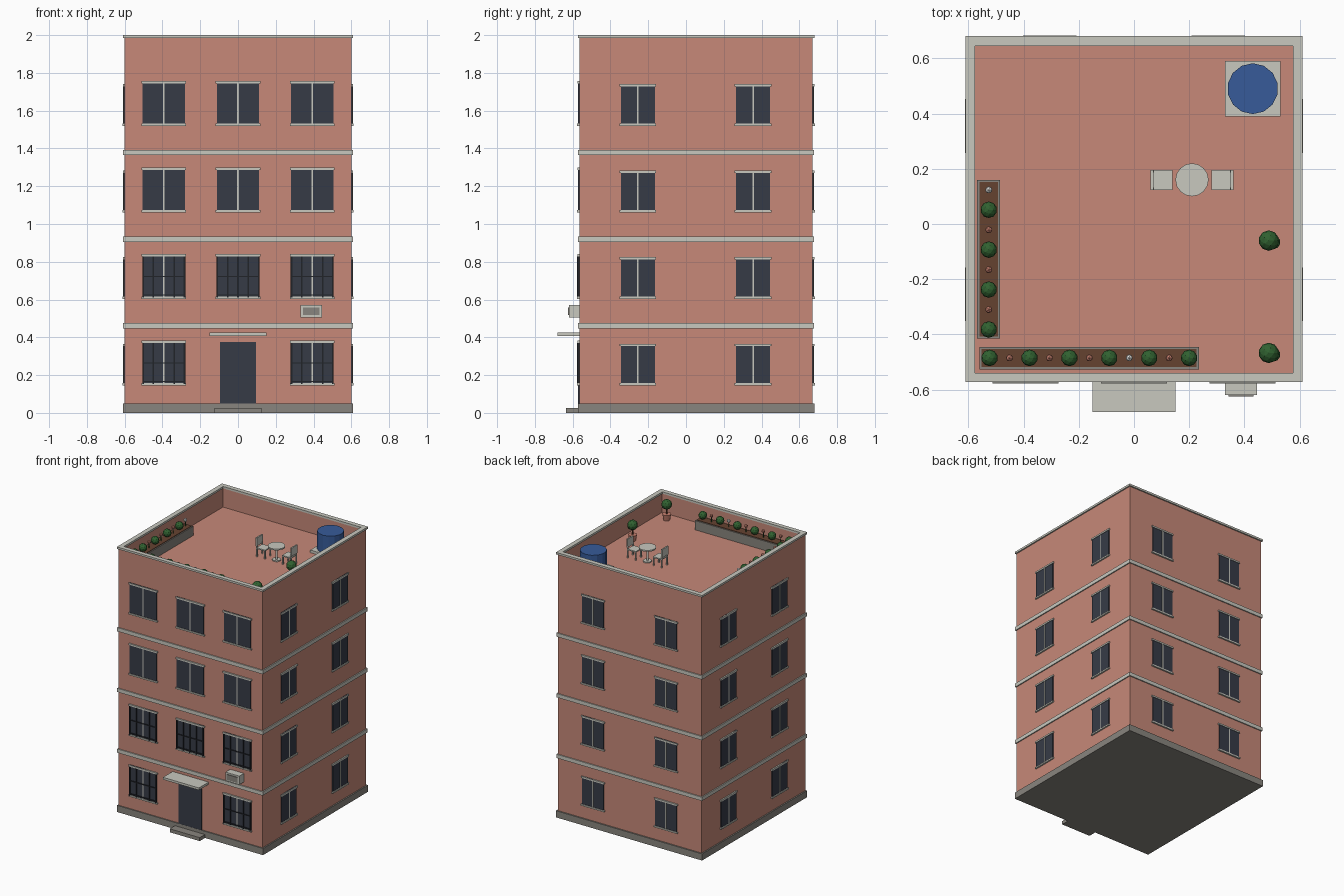
import bpy, bmesh, math
from mathutils import Matrix, Vector

cube = bpy.data.objects.get("Cube")
if cube:
    bpy.data.objects.remove(cube, do_unlink=True)


def material(name, r, g, b):
    m = bpy.data.materials.new(name)
    m.use_nodes = True
    m.diffuse_color = (r, g, b, 1)
    m.node_tree.nodes["Principled BSDF"].inputs["Base Color"].default_value = (r, g, b, 1)
    return m


BRICK = material("salmon_plaster", 0.57, 0.25, 0.19)
STONE = material("pale_stone", 0.58, 0.58, 0.52)
GREY = material("dark_stone", 0.25, 0.235, 0.21)
GLASS = material("dark_glass", 0.037, 0.044, 0.062)
IRON = material("black_iron", 0.015, 0.017, 0.022)
BLUE = material("tank_blue", 0.038, 0.105, 0.32)
GREEN = material("leaf_green", 0.03, 0.12, 0.03)
SOIL = material("brown_soil", 0.13, 0.055, 0.03)
PINK = material("pink_clay", 0.58, 0.22, 0.16)
WHITE = material("white_petal", 0.75, 0.75, 0.73)

parts = {}


def part(name, mat):
    """Mesh under construction for one named part."""
    if name not in parts:
        parts[name] = (bmesh.new(), mat)
    return parts[name][0]


def box(name, mat, x, y, z, frame=Matrix()):
    size = (x[1] - x[0], y[1] - y[0], z[1] - z[0])
    mid = Vector((sum(x) / 2, sum(y) / 2, sum(z) / 2))
    m = frame @ Matrix.Translation(mid) @ Matrix.Diagonal((*size, 1))
    return bmesh.ops.create_cube(part(name, mat), size=1, matrix=m)["verts"]


def cone(name, mat, x, y, z, r0, r1, sides=12):
    m = Matrix.Translation((x, y, sum(z) / 2))
    bmesh.ops.create_cone(part(name, mat), cap_ends=True, segments=sides, radius1=r0,
                          radius2=r1, depth=z[1] - z[0], matrix=m)


def ball(name, mat, x, y, z, r, detail=2):
    bmesh.ops.create_icosphere(part(name, mat), subdivisions=detail, radius=r,
                               matrix=Matrix.Translation((x, y, z)))


FRONT, BACK, SIDE, ROOF, STOREY = -0.565, 0.67, 0.60, 1.84, 0.458

# Walls with a sunken roof terrace
box("walls", BRICK, (-SIDE, SIDE), (FRONT, BACK), (0.01, 1.985))
bm = part("walls", BRICK)
bm.normal_update()
top = max(bm.faces, key=lambda f: f.calc_center_median().z)
bmesh.ops.inset_region(bm, faces=[top], thickness=0.025)
floor = bmesh.ops.extrude_face_region(bm, geom=[top])["geom"]
bmesh.ops.translate(bm, vec=(0, 0, ROOF - 1.985),
                    verts=[v for v in floor if isinstance(v, bmesh.types.BMVert)])
if top.is_valid:
    bmesh.ops.delete(bm, geom=[top], context="FACES_ONLY")

# Plinth, storey bands and coping
box("plinth", GREY, (-0.61, 0.61), (-0.573, 0.68), (0, 0.05))
for i in (1, 2, 3):
    z = 0.004 + STOREY * i
    box("storey_bands", STONE, (-0.608, 0.608), (-0.573, 0.678), (z - 0.014, z + 0.014))
for s in (-1, 1):
    box("coping", STONE, sorted((s * 0.575, s * 0.61)), (-0.573, 0.68), (1.985, 2))
for y in ((-0.573, -0.54), (0.645, 0.68)):
    box("coping", STONE, (-0.575, 0.575), y, (1.985, 2))


def window(side, frame, u, z, half, height, barred=False):
    """Window in a wall frame whose outside is local -y."""
    def add(kind, mat, x, out, zz):
        box(side + kind, mat, (u + x[0], u + x[1]), (-out, 0.005), (z + zz[0], z + zz[1]), frame)
    w = half + 0.007
    add("_window_glass", GLASS, (-half, half), 0.006, (0, height))
    add("_window_mullions", STONE, (-0.004, 0.004), 0.008, (0, height))
    add("_window_lintels", STONE, (-w, w), 0.010, (height - 0.012, height))
    add("_window_sills", STONE, (-w, w), 0.012, (-0.002, 0.009))
    if barred:
        for k in (-2, -1, 0, 1, 2):
            if k or u == 0:
                x = k * half * 0.49
                add("_window_bars", IRON, (x - 0.004, x + 0.004), 0.013, (0.004, height - 0.012))
        for f in (0.08, 0.5):
            add("_window_bars", IRON, (-half, half), 0.012,
                (height * f - 0.003, height * f + 0.003))


def wall_frame(x, y, degrees):
    return Matrix.Translation((x, y, 0)) @ Matrix.Rotation(math.radians(degrees), 4, "Z")


# Windows on all four walls
for level in range(4):
    z = 0.148 + STOREY * level
    for u in (-0.393, 0, 0.393):
        if level or u:
            window("front", wall_frame(0, FRONT, 0), u, z, 0.112, 0.234, level < 2)
    for u in (-0.305, 0.305):
        window("back", wall_frame(0, BACK, 180), u, z, 0.09, 0.218)
    for y in (-0.255, 0.355):
        window("left", wall_frame(SIDE, y, 90), 0, z, 0.09, 0.218)
        window("right", wall_frame(-SIDE, y, -90), 0, z, 0.09, 0.218)

# Entrance and wall air conditioner
box("door", GLASS, (-0.095, 0.095), (-0.572, -0.56), (0.05, 0.375))
box("door_canopy", STONE, (-0.15, 0.15), (-0.68, -0.56), (0.408, 0.425))
box("door_step", GREY, (-0.125, 0.125), (-0.635, -0.56), (0, 0.026))
box("air_conditioner", STONE, (0.33, 0.445), (-0.62, -0.56), (0.505, 0.57))
box("air_conditioner_grille", GREY, (0.343, 0.432), (-0.625, -0.615), (0.517, 0.558))

# Water tank on its stand
box("tank_stand", STONE, (0.33, 0.53), (0.39, 0.59), (ROOF - 0.01, 1.86))
cone("water_tank", BLUE, 0.43, 0.49, (1.855, 1.995), 0.092, 0.092, 14)

# Round table
cone("table_top", STONE, 0.21, 0.16, (1.94, 1.95), 0.06, 0.06, 16)
cone("table_leg", STONE, 0.21, 0.16, (1.845, 1.945), 0.008, 0.008)
cone("table_foot", STONE, 0.21, 0.16, (ROOF - 0.002, 1.848), 0.03, 0.03)

# Pair of facing chairs
for side, centre, s in (("right", 0.104, -1), ("left", 0.316, 1)):
    name = side + "_chair"
    f = Matrix.Translation((centre, 0.16, 0)) @ Matrix.Rotation(0 if s > 0 else math.pi, 4, "Z")
    box(name + "_seat", STONE, (-0.035, 0.037), (-0.036, 0.036), (1.9, 1.909), f)
    for y in (-0.031, 0.031):
        box(name + "_legs", STONE, (-0.035, -0.027), (y - 0.004, y + 0.004), (ROOF, 1.902), f)
        box(name + "_legs", STONE, (0.032, 0.04), (y - 0.004, y + 0.004), (ROOF, 1.93), f)
    box(name + "_back", STONE, (0.034, 0.044), (-0.036, 0.036), (1.92, 1.983), f)


def flower(x, y, petal):
    cone("flower_stems", GREEN, x, y, (1.9, 1.955), 0.003, 0.003, 6)
    name = "white_flowers" if petal is WHITE else "pink_flowers"
    ball(name, petal, x, y, 1.96, 0.014, 1)


# Planter boxes with soil
for name, x, y in (("front_planter", (-0.56, 0.235), (-0.526, -0.445)),
                   ("side_planter", (-0.568, -0.485), (-0.415, 0.16))):
    box(name, GREY, x, y, (ROOF - 0.005, 1.91))
    box(name + "_soil", SOIL, (x[0] + 0.008, x[1] - 0.008), (y[0] + 0.008, y[1] - 0.008),
        (1.9, 1.914))

# Alternating shrubs and flowers
for i in range(6):
    ball("front_shrubs", GREEN, -0.523 + 0.1445 * i, -0.485, 1.945, 0.03)
    if i < 5:
        flower(-0.451 + 0.1445 * i, -0.485, WHITE if i == 3 else PINK)
for i in range(4):
    ball("side_shrubs", GREEN, -0.526, -0.382 + 0.1445 * i, 1.945, 0.03)
    flower(-0.526, -0.31 + 0.1445 * i, WHITE if i == 3 else PINK)

# Potted trees
for y in (-0.06, -0.467):
    cone("tree_pots", PINK, 0.488, y, (ROOF - 0.002, 1.885), 0.022, 0.031)
    cone("tree_trunks", SOIL, 0.488, y, (1.88, 1.94), 0.006, 0.005, 8)
    ball("tree_crowns", GREEN, 0.488, y, 1.957, 0.037)
    ball("tree_crowns", GREEN, 0.505, y - 0.006, 1.94, 0.025)

# Turn each part into an object
for name, (bm, mat) in parts.items():
    bmesh.ops.recalc_face_normals(bm, faces=bm.faces)
    mesh = bpy.data.meshes.new(name)
    bm.to_mesh(mesh)
    bm.free()
    mesh.materials.append(mat)
    bpy.context.scene.collection.objects.link(bpy.data.objects.new(name, mesh))
